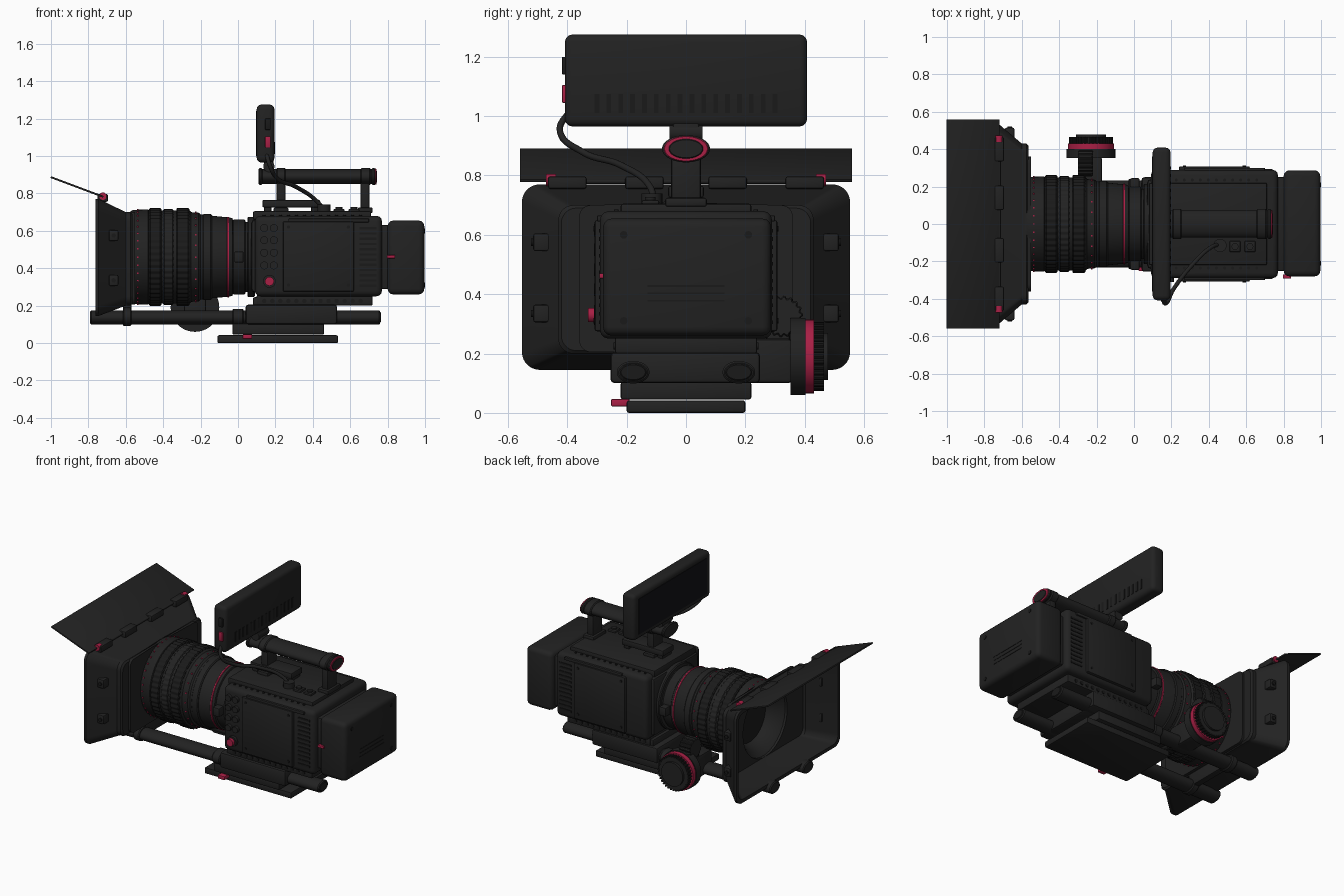
import bpy, bmesh, math
from mathutils import Vector, Matrix

if "Cube" in bpy.data.objects:
    bpy.data.objects.remove(bpy.data.objects["Cube"])


def material(name, rgb):
    m = bpy.data.materials.new(name)
    m.use_nodes = True
    m.diffuse_color = (*rgb, 1)
    bsdf = m.node_tree.nodes["Principled BSDF"]
    bsdf.inputs["Base Color"].default_value = (*rgb, 1)
    bsdf.inputs["Roughness"].default_value = 0.6
    return m


BLACK = material("matte black", (0.016, 0.016, 0.016))
DARK = material("deep black rubber", (0.010, 0.010, 0.010))
RED = material("crimson", (0.40, 0.014, 0.06))
GLASS = material("dark glass", (0.006, 0.006, 0.008))
AXIS_Z = 0.46  # height of the optical axis


def finish(name, bm, mat):
    bmesh.ops.recalc_face_normals(bm, faces=bm.faces)
    me = bpy.data.meshes.new(name)
    bm.to_mesh(me)
    bm.free()
    me.materials.append(mat)
    me.shade_smooth()
    me.set_sharp_from_angle(angle=0.6)
    ob = bpy.data.objects.new(name, me)
    bpy.context.collection.objects.link(ob)
    return ob


def box(name, xs, ys, zs, mat=BLACK, bevel=0.008, seg=2):
    bm = bmesh.new()
    lo, hi = Vector((xs[0], ys[0], zs[0])), Vector((xs[1], ys[1], zs[1]))
    bmesh.ops.create_cube(bm, size=1, matrix=Matrix.Translation((lo + hi) / 2) @ Matrix.Diagonal((*(hi - lo), 1)))
    if bevel:
        bmesh.ops.bevel(bm, geom=bm.edges[:], offset=bevel, segments=seg, profile=0.5, affect='EDGES')
    return finish(name, bm, mat)


def circle(ry, rz=None, cy=0, cz=AXIS_Z, n=64, tooth=0):
    rz = rz or ry
    pts = []
    for i in range(n):
        a = math.tau * (i + 0.5) / n
        k = 1 - tooth * (i // 2 % 2)
        pts.append((cy + ry * k * math.cos(a), cz + rz * k * math.sin(a)))
    return pts


def rounded(hy, z0, z1, r, n=32):
    pts, q = [], n // 4
    for c in range(4):
        sy, sz = (1, -1, -1, 1)[c], (1, 1, -1, -1)[c]
        for k in range(q):
            a = math.pi / 2 * (c + k / (q - 1))
            pts.append((sy * (hy - r) + r * math.cos(a), (z1 - r if sz > 0 else z0 + r) + r * math.sin(a)))
    return pts


def loft(name, rings, mat=BLACK, caps=True):
    """Skin a list of (x, section) rings along x."""
    bm = bmesh.new()
    rows = [[bm.verts.new((x, y, z)) for y, z in sec] for x, sec in rings]
    for a, b in zip(rows, rows[1:]):
        for i in range(len(a)):
            j = (i + 1) % len(a)
            bm.faces.new((a[i], a[j], b[j], b[i]))
    if caps:
        bm.faces.new(rows[0])
        bm.faces.new(rows[-1])
    return finish(name, bm, mat)


def tube(name, x0, x1, ry, rz=None, cy=0, cz=AXIS_Z, mat=BLACK, tooth=0, n=48, c=0.006):
    rz = rz or ry
    small = circle(ry - c, rz - c, cy, cz, n, tooth)
    full = circle(ry, rz, cy, cz, n, tooth)
    return loft(name, [(x0, small), (x0 + c, full), (x1 - c, full), (x1, small)], mat)


def disc(name, centre, r, depth, axis='Y', mat=BLACK, n=24):
    bm = bmesh.new()
    rot = {'X': Matrix.Rotation(math.pi / 2, 4, 'Y'), 'Y': Matrix.Rotation(math.pi / 2, 4, 'X'), 'Z': Matrix()}[axis]
    bmesh.ops.create_cone(bm, cap_ends=True, segments=n, radius1=r, radius2=r, depth=depth,
                          matrix=Matrix.Translation(centre) @ rot)
    return finish(name, bm, mat)


# Camera body
box("camera_body", (0.09, 0.77), (-0.29, 0.29), (0.25, 0.68), bevel=0.03, seg=3)
box("top_plate", (0.08, 0.71), (-0.22, 0.22), (0.66, 0.705))
box("bottom_plate", (0.10, 0.72), (-0.24, 0.24), (0.20, 0.26))
box("mount_plate", (0.07, 0.12), (-0.24, 0.24), (0.27, 0.66), bevel=0.02)
for s, side in ((-1, "right"), (1, "left")):
    def ys(a, b):
        return sorted((s * a, s * b))
    box(side + "_side_panel", (0.24, 0.62), ys(0.27, 0.308), (0.275, 0.65))
    box(side + "_side_rail", (0.27, 0.70), ys(0.27, 0.30), (0.645, 0.665), bevel=0.004)
    for x in (0.27, 0.59):
        for z in (0.31, 0.62):
            disc(side + "_panel_screw", (x, s * 0.308, z), 0.009, 0.008, mat=DARK, n=12)
    for i in range(12):
        z = 0.30 + i * 0.028
        box(side + "_vent_slot", (0.65, 0.74), ys(0.28, 0.294), (z, z + 0.012), DARK, 0)
    for i in range(13):
        x = 0.14 + i * 0.043
        disc(side + "_base_hole", (x, s * 0.24, 0.225), 0.012, 0.01, mat=DARK, n=12)
        disc(side + "_top_hole", (x, s * 0.235, 0.68), 0.008, 0.01, 'Z', DARK, 12)

# Control buttons
for x in (0.14, 0.192):
    for z in (0.415, 0.483, 0.55, 0.615):
        disc("control_button", (x, -0.297, z), 0.021, 0.025, n=20)
disc("record_button_rim", (0.168, -0.295, 0.33), 0.034, 0.03)
disc("record_button", (0.168, -0.308, 0.33), 0.024, 0.045, mat=RED)

# Battery
box("battery_mount", (0.75, 0.82), (-0.25, 0.25), (0.29, 0.63))
box("battery", (0.80, 0.996), (-0.28, 0.287), (0.26, 0.655), bevel=0.03, seg=3)
box("battery_latch", (0.797, 0.84), (-0.292, -0.27), (0.453, 0.47), RED, 0.003)
for z in (0.375, 0.40, 0.425):
    box("battery_groove", (0.99, 0.998), (-0.13, 0.13), (z, z + 0.006), DARK, 0)
for y in (-0.21, 0.21):
    for z in (0.31, 0.60):
        disc("battery_screw", (0.996, y, z), 0.013, 0.008, 'X', DARK, 12)

# Lens barrel, front hood and glass
barrel = [(-0.44, 0.15), (-0.50, 0.18), (-0.54, 0.20), (-0.575, 0.235), (-0.575, 0.245), (-0.56, 0.252), (-0.48, 0.255),
          (-0.475, 0.248), (-0.43, 0.25), (-0.26, 0.25), (-0.25, 0.24), (-0.21, 0.237), (-0.2, 0.228),
          (-0.13, 0.22), (-0.05, 0.212), (-0.03, 0.208), (-0.025, 0.19), (0.1, 0.185)]
loft("lens_barrel", [(x, circle(r)) for x, r in barrel], caps=False)
loft("front_glass", [(-0.44, circle(0.152)), (-0.46, circle(0.10)), (-0.466, circle(0.04))], GLASS)
for i, r in enumerate((0.165, 0.185, 0.20)):
    x = -0.47 - i * 0.03
    loft("hood_ring", [(x, circle(r + 0.02)), (x, circle(r)), (x + 0.01, circle(r)), (x + 0.01, circle(r + 0.02))], DARK, False)
tube("focus_gear", -0.475, -0.41, 0.262, tooth=0.02, n=192, mat=DARK)
tube("zoom_gear", -0.33, -0.26, 0.262, tooth=0.02, n=192, mat=DARK)
tube("iris_gear", -0.40, -0.345, 0.256, tooth=0.015, n=192)
tube("aperture_ring", -0.19, -0.14, 0.230, n=64)
tube("red_lens_ring", -0.058, -0.047, 0.2155, mat=RED, n=64, c=0.002)
tube("lens_mount_collar", -0.03, 0.04, 0.20, n=64)
tube("lens_mount_base", 0.05, 0.09, 0.215, n=64)
for s in (-1, 1):
    box("mount_lug", (-0.02, 0.03), sorted((s * 0.17, s * 0.245)), (AXIS_Z - 0.03, AXIS_Z + 0.03))
for x, r, count in ((-0.535, 0.2535, 36), (-0.225, 0.2385, 24)):
    for i in range(count):
        a = math.tau * i / count
        y, z = r * math.cos(a), AXIS_Z + r * math.sin(a)
        box("distance_mark", (x - 0.004, x + 0.004), (y - 0.004, y + 0.004), (z - 0.004, z + 0.004), RED, 0)

# Matte box: hollow flared shell with a round opening at the back
loft("matte_box", [
    (-0.565, circle(0.235, n=32)), (-0.565, rounded(0.42, 0.21, 0.69, 0.05)),
    (-0.575, rounded(0.43, 0.20, 0.70, 0.05)), (-0.60, rounded(0.43, 0.20, 0.70, 0.05)),
    (-0.745, rounded(0.553, 0.145, 0.77, 0.06)), (-0.762, rounded(0.553, 0.145, 0.77, 0.06)),
    (-0.762, rounded(0.53, 0.168, 0.747, 0.05)), (-0.61, rounded(0.40, 0.225, 0.675, 0.04)),
    (-0.59, rounded(0.40, 0.225, 0.675, 0.04)), (-0.59, circle(0.235, n=32)), (-0.565, circle(0.235, n=32))], caps=False)
loft("matte_box_back_frame", [(-0.57, circle(0.25, n=32)), (-0.57, rounded(0.36, 0.205, 0.70, 0.04)),
                              (-0.55, rounded(0.36, 0.205, 0.70, 0.04)), (-0.55, circle(0.25, n=32))], caps=False)
for s in (-1, 1):
    for z in (0.335, 0.575):
        box("side_bracket", (-0.69, -0.64), sorted((s * 0.455, s * 0.515)), (z - 0.03, z + 0.03))
        disc("side_bracket_screw", (-0.665, s * 0.517, z), 0.012, 0.01, mat=DARK, n=12)

# Top flag with hinges
flag = box("top_flag", (-0.30, 0), (-0.56, 0.56), (-0.005, 0.005), bevel=0.002)
flag.location = (-0.72, 0, 0.782)
flag.rotation_euler = (0, math.radians(20.5), 0)
for y in (-0.40, -0.14, 0.14, 0.40):
    box("flag_hinge", (-0.75, -0.695), (y - 0.065, y + 0.065), (0.755, 0.797))
for y in (-0.455, 0.455):
    disc("hinge_knob", (-0.722, y, 0.785), 0.02, 0.035, mat=RED)
disc("hinge_pin", (-0.722, 0, 0.78), 0.008, 0.9, n=12)

# Support rods, clamps and base
for y in (-0.178, 0.178):
    tube("support_rod", -0.79, 0.76, 0.055, 0.038, y, 0.137, n=32)
    tube("rod_cap", 0.735, 0.764, 0.047, 0.031, y, 0.137, DARK, n=32)
    tube("rod_clamp", -0.615, -0.57, 0.065, 0.05, y, 0.14, n=32)
    tube("rod_collar", -0.03, 0.03, 0.063, 0.046, y, 0.137, n=32)
box("rod_bridge", (-0.615, -0.57), (-0.17, 0.17), (0.12, 0.21))
box("riser_block", (0.04, 0.53), (-0.255, 0.25), (0.10, 0.205), bevel=0.015)
box("riser_top", (0.08, 0.50), (-0.235, 0.235), (0.19, 0.245))
box("sliding_plate", (-0.03, 0.46), (-0.22, 0.22), (0.045, 0.105))
box("dovetail_plate", (-0.11, 0.535), (-0.20, 0.20), (0, 0.042))
box("plate_latch", (0.025, 0.075), (-0.252, -0.19), (0.022, 0.047), RED, 0.004)

# Follow focus
FX, FZ = -0.23, 0.19
disc("focus_wheel", (FX, 0.377, FZ), 0.13, 0.05, n=48)
disc("focus_wheel_marking_band", (FX, 0.416, FZ), 0.124, 0.03, mat=RED, n=48)
disc("focus_knob", (FX, 0.446, FZ), 0.108, 0.034, n=48)
for i in range(36):
    a = math.tau * i / 36
    disc("knob_grip", (FX + 0.11 * math.cos(a), 0.448, FZ + 0.11 * math.sin(a)), 0.007, 0.034, mat=DARK, n=8)
disc("focus_knob_cap", (FX, 0.468, FZ), 0.08, 0.02, n=32)
box("focus_gearbox", (-0.29, -0.17), (0.13, 0.36), (0.10, 0.25), bevel=0.015)
tube("focus_drive_gear", -0.30, -0.22, 0.07, cy=0.325, cz=0.325, tooth=0.1, n=72)
box("focus_arm", (-0.29, -0.23), (0.27, 0.35), (0.2, 0.34))

# Top handle
tube("handle_grip", 0.11, 0.735, 0.072, 0.04, 0, 0.89)
for x0, x1 in ((0.11, 0.13), (0.205, 0.255), (0.655, 0.71), (0.715, 0.735)):
    tube("handle_collar", x0, x1, 0.081, 0.046, 0, 0.89)
tube("handle_end_ring", 0.728, 0.740, 0.074, 0.043, 0, 0.89, RED, c=0.002)
tube("handle_end_cap", 0.73, 0.743, 0.058, 0.033, 0, 0.89, c=0.003)
for x in (0.23, 0.68):
    box("handle_post", (x - 0.024, x + 0.024), (-0.05, 0.05), (0.70, 0.88))
    box("handle_foot", (x - 0.04, x + 0.04), (-0.07, 0.07), (0.695, 0.725))
box("accessory_rail", (0.13, 0.44), (-0.06, 0.06), (0.725, 0.765))
for x in (0.16, 0.41):
    box("rail_foot", (x - 0.02, x + 0.02), (-0.05, 0.05), (0.70, 0.75))
for x in (0.54, 0.62):
    box("top_key", (x - 0.03, x + 0.03), (-0.15, -0.09), (0.70, 0.718))
    disc("top_key_button", (x, -0.12, 0.72), 0.018, 0.014, 'Z')

# Monitor on its arm
box("monitor", (0.10, 0.195), (-0.408, 0.408), (0.965, 1.275), bevel=0.025, seg=3)
box("monitor_screen", (0.097, 0.102), (-0.36, 0.36), (1.0, 1.24), GLASS, 0)
for i in range(16):
    y = -0.30 + i * 0.04
    box("monitor_vent", (0.19, 0.198), (y - 0.008, y + 0.008), (1.01, 1.075), DARK, 0)
box("monitor_arm", (0.14, 0.19), (-0.045, 0.045), (0.87, 0.98))
disc("monitor_hinge", (0.165, 0, 0.945), 0.03, 0.11)
box("monitor_red_key", (0.145, 0.175), (-0.418, -0.40), (1.045, 1.105), RED, 0.004)
box("monitor_key", (0.145, 0.175), (-0.418, -0.40), (1.14, 1.20), DARK, 0.004)

# Video cable and its plug
cu = bpy.data.curves.new("monitor_cable", 'CURVE')
cu.dimensions, cu.bevel_depth, cu.bevel_resolution, cu.resolution_u = '3D', 0.011, 3, 8
sp = cu.splines.new('BEZIER')
path = [(0.15, -0.39, 1.02), (0.17, -0.425, 0.95), (0.21, -0.35, 0.88), (0.31, -0.22, 0.835), (0.42, -0.12, 0.76), (0.47, -0.11, 0.70)]
sp.bezier_points.add(len(path) - 1)
for p, co in zip(sp.bezier_points, path):
    p.co = co
    p.handle_left_type = p.handle_right_type = 'AUTO'
cu.materials.append(BLACK)
bpy.context.collection.objects.link(bpy.data.objects.new("monitor_cable", cu))
disc("cable_plug", (0.46, -0.115, 0.715), 0.035, 0.05, 'Z')
